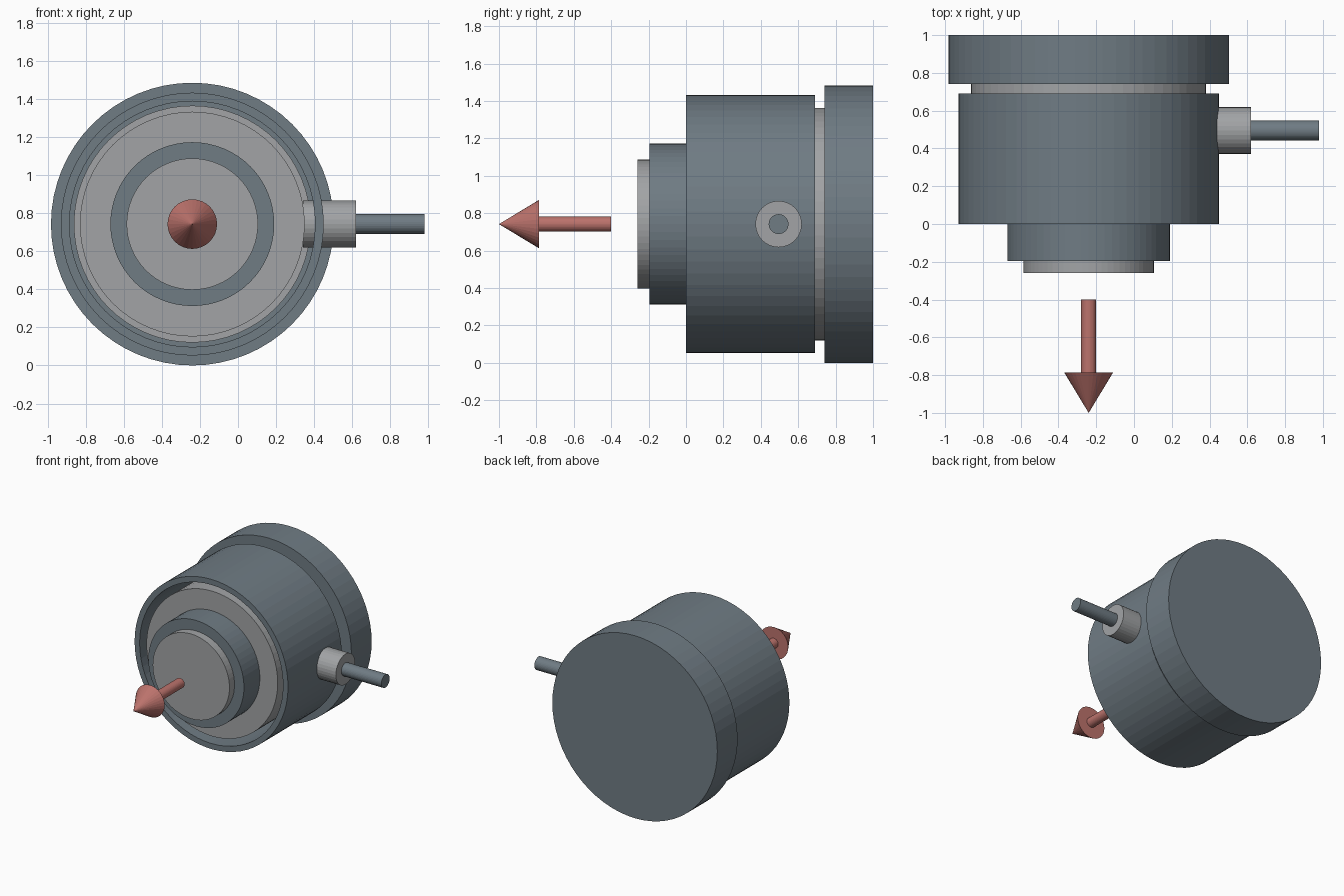
import bpy, bmesh
from math import cos, sin, tau
from mathutils import Vector

if "Cube" in bpy.data.objects:
    bpy.data.objects.remove(bpy.data.objects["Cube"])

CX, CZ = -0.24, 0.742   # main axis, running along y
FY = 0.495              # y position of the side cable


def material(name, rgb):
    m = bpy.data.materials.new(name)
    m.diffuse_color = (*rgb, 1)
    m.use_nodes = True
    m.node_tree.nodes["Principled BSDF"].inputs["Base Color"].default_value = m.diffuse_color
    return m


slate = material("slate", (0.16, 0.20, 0.23))
light = material("light_grey", (0.36, 0.37, 0.38))
red = material("red", (0.50, 0.17, 0.15))


def lathe(name, profile, mat, sides=64, axis="Y", closed=False):
    """Revolve (radius, position) points about the main axis or the cable axis."""
    bm = bmesh.new()

    def point(r, t, a):
        if axis == "Y":
            return Vector((CX + r * cos(a), t, CZ + r * sin(a)))
        return Vector((t, FY + r * cos(a), CZ + r * sin(a)))

    rings = []
    for r, t in profile:
        n = 1 if r == 0 else sides
        rings.append([bm.verts.new(point(r, t, tau * i / sides)) for i in range(n)])
    pairs = list(zip(rings, rings[1:])) + ([(rings[-1], rings[0])] if closed else [])
    for a, b in pairs:
        for i in range(sides):
            j = (i + 1) % sides
            if len(a) == 1:
                bm.faces.new((a[0], b[i], b[j]))
            elif len(b) == 1:
                bm.faces.new((a[i], b[0], a[j]))
            else:
                bm.faces.new((a[i], b[i], b[j], a[j]))
    if not closed:  # cap the open ends with single flat faces
        for ring in (rings[0], rings[-1]):
            if len(ring) > 1:
                bm.faces.new(ring)
    bmesh.ops.recalc_face_normals(bm, faces=bm.faces)
    me = bpy.data.meshes.new(name)
    bm.to_mesh(me)
    bm.free()
    me.materials.append(mat)
    ob = bpy.data.objects.new(name, me)
    bpy.context.collection.objects.link(ob)
    return ob


# Housing: back cap and open sleeve
lathe("back_cap", [(0.742, 0.74), (0.742, 1.0)], slate)
lathe("housing_sleeve", [(0.69, 0), (0.69, 0.69), (0.645, 0.69), (0.645, 0)], slate, closed=True)

# Inner core with a wider shoulder that shows in the groove before the cap
lathe("inner_core", [(0.59, 0.01), (0.59, 0.65), (0.622, 0.65), (0.622, 0.745)], light)

# Front boss and its end plate
lathe("front_boss", [(0.43, -0.195), (0.43, 0.015)], slate)
lathe("end_plate", [(0.345, -0.26), (0.345, -0.19)], light)

# Side cable with its gland
lathe("cable_gland", [(0.124, 0.34), (0.124, 0.62)], light, 32, "X")
lathe("cable", [(0.053, 0.60), (0.053, 0.98)], slate, 32, "X")

# Direction arrow in front
lathe("arrow", [(0, -1.0), (0.13, -0.785), (0.04, -0.785), (0.04, -0.40)], red, 32)
